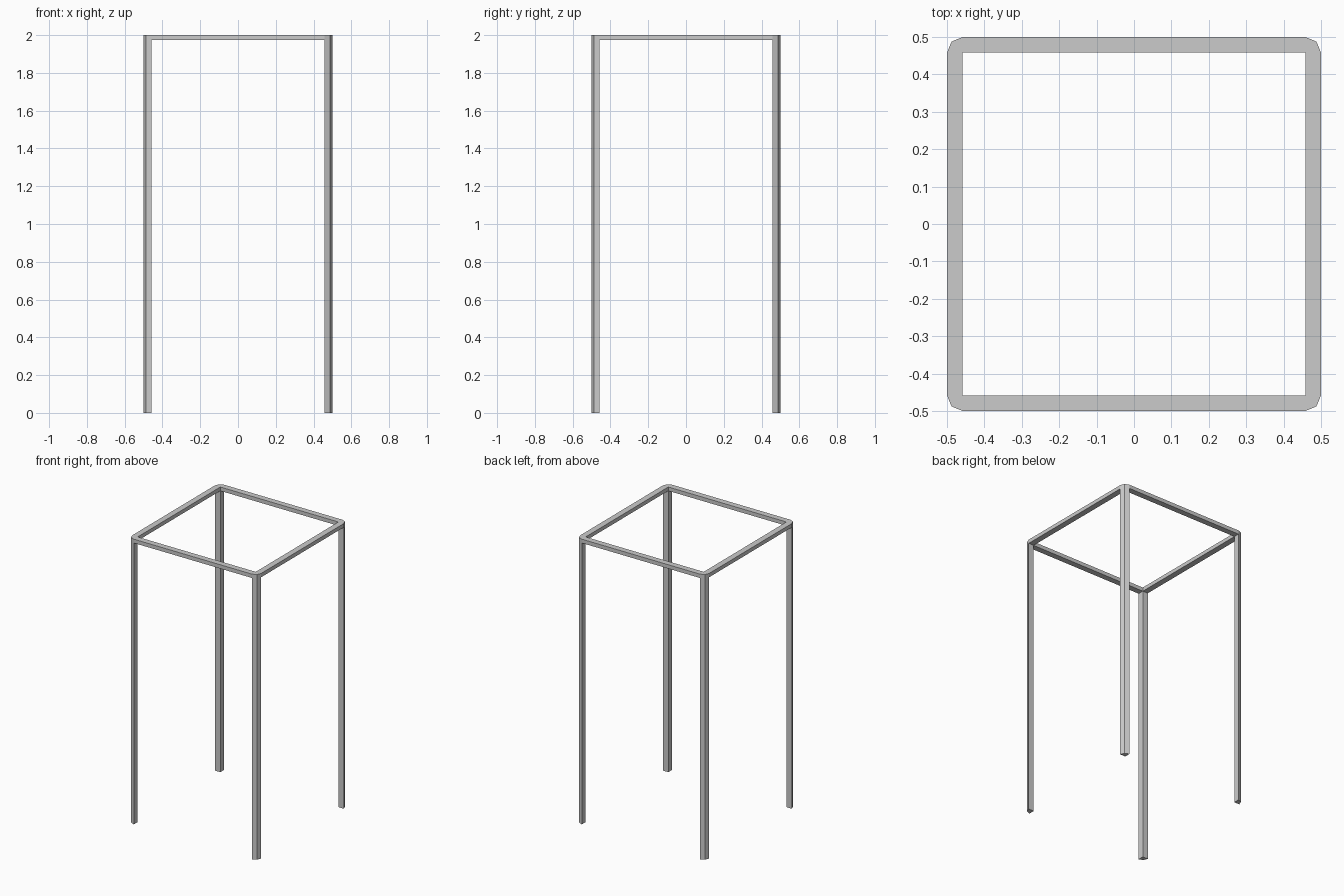
import bpy, bmesh
from math import cos, sin, radians
from mathutils import Matrix

if "Cube" in bpy.data.objects:
    bpy.data.objects.remove(bpy.data.objects["Cube"])

OUT, IN = 0.5, 0.458      # outer and inner half widths of the frame
TOP, RAIL_H = 2.0, 0.027


def prism(name, profile, z0, z1, turn):
    """Extrude an xy profile from z0 to z1, turned about z."""
    bm = bmesh.new()
    face = bm.faces.new([bm.verts.new((x, y, z0)) for x, y in profile])
    ext = bmesh.ops.extrude_face_region(bm, geom=[face])
    verts = [v for v in ext["geom"] if isinstance(v, bmesh.types.BMVert)]
    bmesh.ops.translate(bm, vec=(0, 0, z1 - z0), verts=verts)
    bmesh.ops.recalc_face_normals(bm, faces=bm.faces)
    bm.transform(Matrix.Rotation(radians(turn), 4, "Z"))
    mesh = bpy.data.meshes.new(name)
    bm.to_mesh(mesh)
    bm.free()
    obj = bpy.data.objects.new(name, mesh)
    bpy.context.collection.objects.link(obj)


# Leg section: square inside corner, two-facet rounded outside corner
r = OUT - IN
leg = [(IN, IN)] + [(IN + r * cos(radians(a)), IN + r * sin(radians(a)))
                    for a in (0, 45, 90)]
# Rail section: straight bar between two legs
rail = [(IN, -IN), (OUT, -IN), (OUT, IN), (IN, IN)]

legs = ("back_right_leg", "back_left_leg", "front_left_leg", "front_right_leg")
rails = ("right_rail", "back_rail", "left_rail", "front_rail")
for i in range(4):
    prism(legs[i], leg, 0, TOP, 90 * i)
    prism(rails[i], rail, TOP - RAIL_H, TOP, 90 * i)
